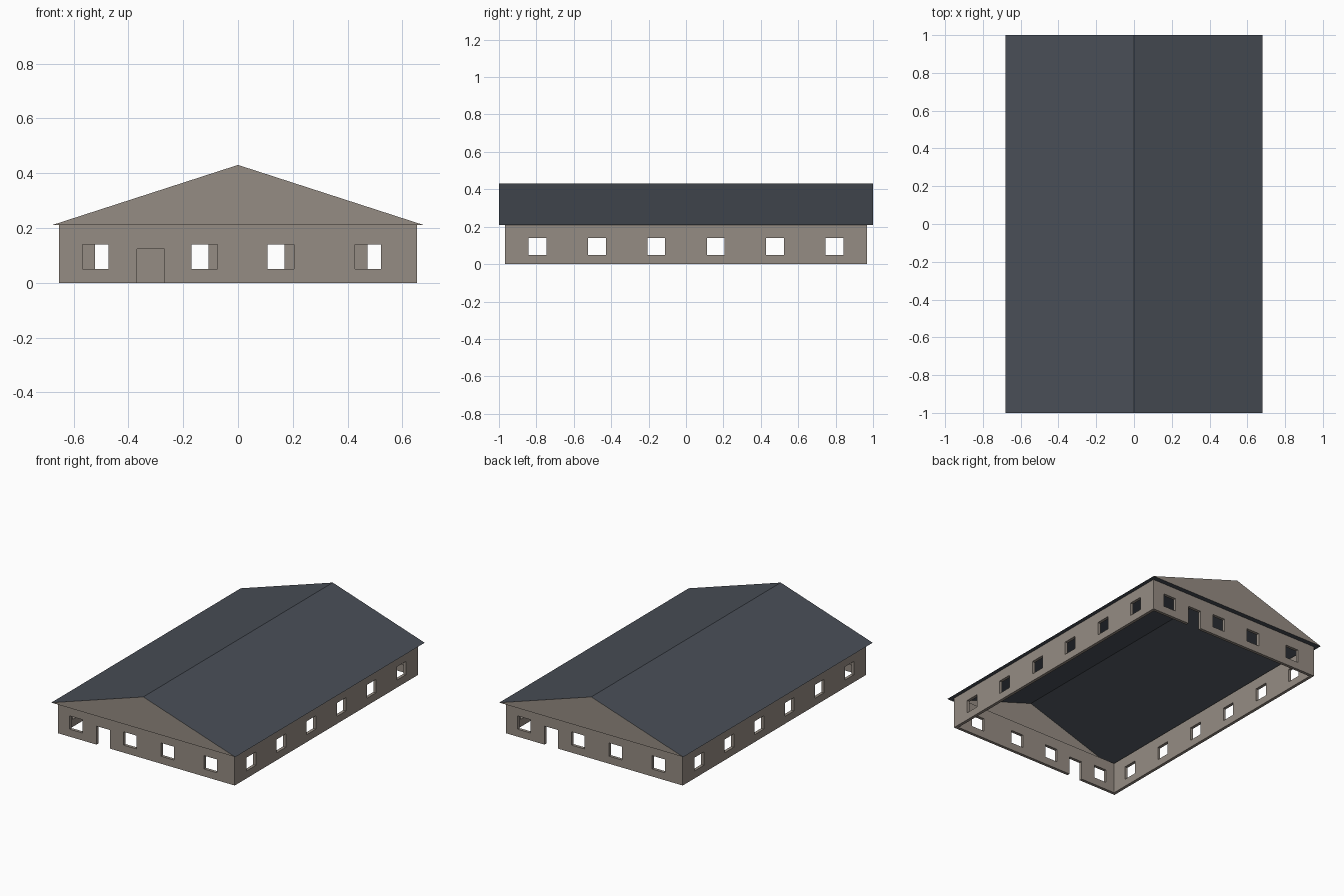
import bpy, bmesh

if "Cube" in bpy.data.objects:
    bpy.data.objects.remove(bpy.data.objects["Cube"])

# Main dimensions
WX, WY, WH, T = 0.653, 0.967, 0.21, 0.02   # wall half sizes, height, thickness
RX, RY, RZ = 0.68, 1.0, 0.43               # roof half sizes, ridge height


def material(name, rgb):
    m = bpy.data.materials.new(name)
    m.diffuse_color = (*[(c / 255) ** 2.2 for c in rgb], 1)
    m.use_nodes = True
    m.node_tree.nodes["Principled BSDF"].inputs["Base Color"].default_value = m.diffuse_color
    return m


STONE = material("warm grey wall", (148, 139, 130))
SLATE = material("dark slate roof", (74, 79, 87))


def make(name, verts, faces, mat):
    me = bpy.data.meshes.new(name)
    me.from_pydata(verts, [], faces)
    me.materials.append(mat)
    ob = bpy.data.objects.new(name, me)
    bpy.context.collection.objects.link(ob)
    return ob


def rect(x, y, z):
    return [(-x, -y, z), (x, -y, z), (x, y, z), (-x, y, z)]


# Wall shell: a hollow rectangular ring, open below and above
ring = rect(WX, WY, 0) + rect(WX, WY, WH) + rect(WX - T, WY - T, 0) + rect(WX - T, WY - T, WH)
faces = []
for i in range(4):
    j = (i + 1) % 4
    faces += [(i, j, j + 4, i + 4), (j + 8, i + 8, i + 12, j + 12),
              (j, i, i + 8, j + 8), (i + 4, j + 4, j + 12, i + 12)]
walls = make("walls", ring, faces, STONE)

# Openings: boxes cut through each wall
bm = bmesh.new()


def opening(cx, cy, sx, sy, z0, z1):
    geo = bmesh.ops.create_cube(bm, size=1)["verts"]
    bmesh.ops.scale(bm, vec=(sx, sy, z1 - z0), verts=geo)
    bmesh.ops.translate(bm, vec=(cx, cy, (z0 + z1) / 2), verts=geo)


for s in (-1, 1):                                   # back is the front turned half round
    y = s * (WY - T / 2)
    for x in (-0.52, -0.122, 0.156, 0.474):
        opening(-s * x, y, 0.095, 0.06, 0.05, 0.139)
    opening(s * 0.319, y, 0.1, 0.06, -0.05, 0.124)  # door
    for wy in (-0.793, -0.476, -0.159, 0.159, 0.476, 0.793):
        opening(s * (WX - T / 2), wy, 0.06, 0.096, 0.05, 0.139)
cut_mesh = bpy.data.meshes.new("opening_cutter")
bm.to_mesh(cut_mesh)
bm.free()
cutter = bpy.data.objects.new("opening_cutter", cut_mesh)
cut_mesh.materials.append(STONE)
bpy.context.collection.objects.link(cutter)
cutter.hide_render = True
mod = walls.modifiers.new("openings", 'BOOLEAN')
mod.operation, mod.solver, mod.object = 'DIFFERENCE', 'EXACT', cutter
bpy.context.view_layer.objects.active = walls
bpy.ops.object.modifier_apply(modifier=mod.name)
bpy.data.objects.remove(cutter)

# Roof slopes
make("roof", [(-RX, -RY, WH), (-RX, RY, WH), (0, -RY, RZ), (0, RY, RZ), (RX, -RY, WH), (RX, RY, WH)],
     [(0, 2, 3, 1), (2, 4, 5, 3)], SLATE)

# Gable triangles at both ends
for name, s in (("front_gable", -1), ("back_gable", 1)):
    make(name, [(s * RX, s * RY, WH), (-s * RX, s * RY, WH), (0, s * RY, RZ)], [(0, 1, 2)], STONE)

# Soffit under the overhang
make("soffit", rect(RX, RY, WH) + rect(WX, WY, WH),
     [((i + 1) % 4, i, i + 4, (i + 1) % 4 + 4) for i in range(4)], SLATE)
